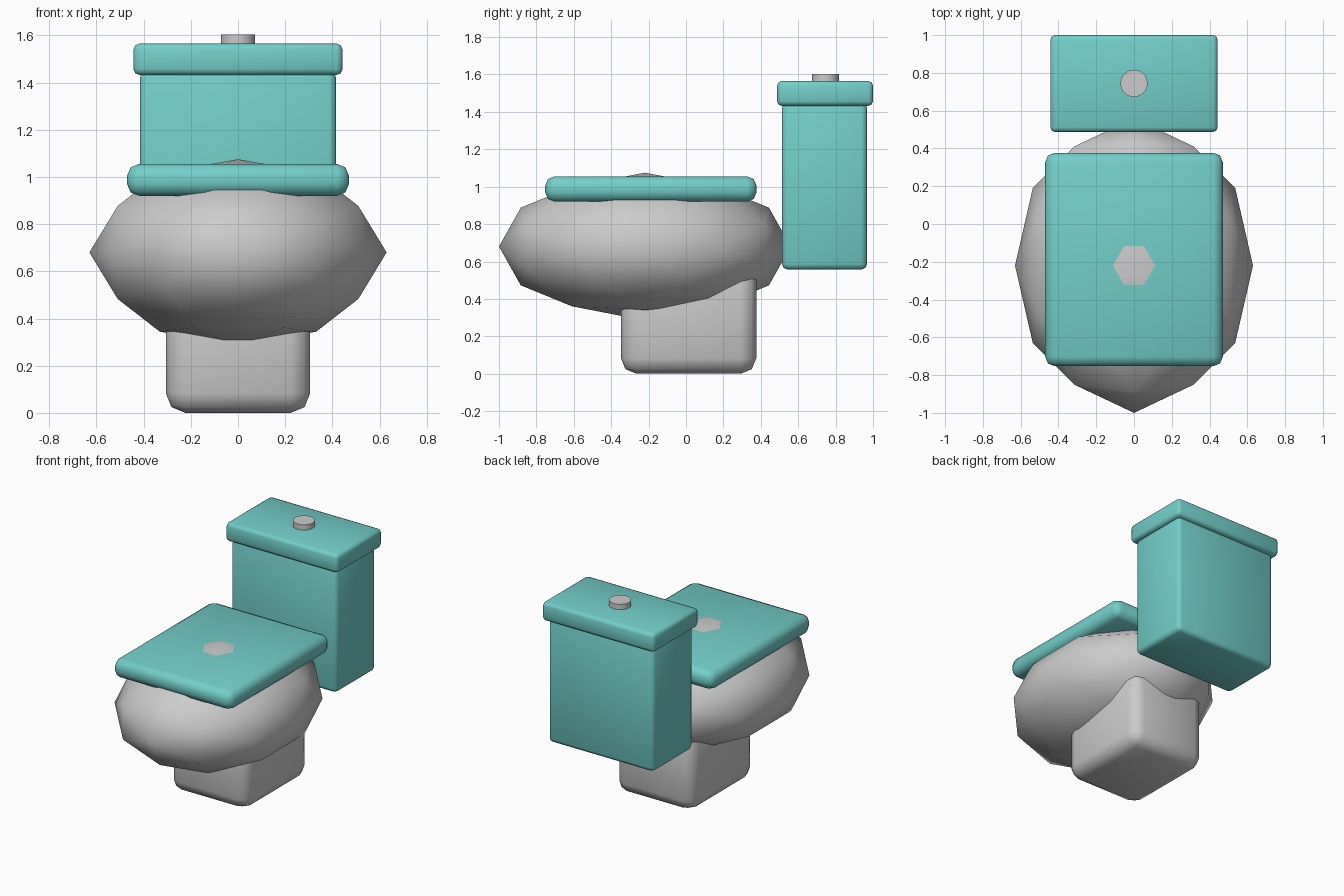
import bpy, bmesh, math
from mathutils import Vector

if "Cube" in bpy.data.objects:
    bpy.data.objects.remove(bpy.data.objects["Cube"])

teal = bpy.data.materials.new("teal")
teal.diffuse_color = (0.17, 0.62, 0.6, 1)
teal.use_nodes = True
teal.node_tree.nodes["Principled BSDF"].inputs["Base Color"].default_value = teal.diffuse_color


def add_object(name, bm, mat=None, angle=40):
    bmesh.ops.recalc_face_normals(bm, faces=bm.faces)
    me = bpy.data.meshes.new(name)
    bm.to_mesh(me)
    bm.free()
    ob = bpy.data.objects.new(name, me)
    bpy.context.collection.objects.link(ob)
    if mat:
        me.materials.append(mat)
    bpy.ops.object.select_all(action='DESELECT')
    ob.select_set(True)
    bpy.context.view_layer.objects.active = ob
    bpy.ops.object.shade_smooth_by_angle(angle=math.radians(angle))
    return ob


def rounded_box(name, x, y, z, bevel, mat=None, segments=2):
    """Box spanning the (min, max) pairs x, y, z with all edges rounded."""
    bm = bmesh.new()
    bmesh.ops.create_cube(bm, size=1)
    for v in bm.verts:
        v.co = [lo + (c + 0.5) * (hi - lo) for c, (lo, hi) in zip(v.co, (x, y, z))]
    bmesh.ops.bevel(bm, geom=bm.edges[:], offset=bevel, segments=segments,
                    profile=0.5, affect='EDGES')
    return add_object(name, bm, mat, 50)


# Bowl: once-subdivided icosahedron with an edge midpoint facing up, stretched
bm = bmesh.new()
a, b = 0.8507, 0.5257
for s in (1, -1):
    for t in (1, -1):
        for co in ((s * a, t * b, 0), (0, s * a, t * b), (t * b, 0, s * a)):
            bm.verts.new(co)
bmesh.ops.convex_hull(bm, input=bm.verts[:])
bmesh.ops.subdivide_edges(bm, edges=bm.edges[:], cuts=1, use_grid_fill=True)
center, radii = Vector((0, -0.22, 0.68)), Vector((0.63, 0.78, 0.395))
for v in bm.verts:
    v.co = v.co.normalized() * radii + center
add_object("bowl", bm, None, 80)

# Foot, seat lid and water tank
rounded_box("pedestal", (-0.306, 0.306), (-0.348, 0.376), (0, 0.62), 0.083)
rounded_box("seat_lid", (-0.47, 0.47), (-0.753, 0.377), (0.92, 1.055), 0.05, teal)
rounded_box("tank", (-0.416, 0.416), (0.513, 0.968), (0.557, 1.45), 0.03, teal)
rounded_box("tank_lid", (-0.443, 0.443), (0.487, 1.0), (1.432, 1.565), 0.025, teal)

# Flush button
bm = bmesh.new()
bmesh.ops.create_cone(bm, cap_ends=True, segments=32, radius1=0.072, radius2=0.072, depth=0.04)
bmesh.ops.translate(bm, verts=bm.verts[:], vec=(0, 0.745, 1.583))
add_object("flush_button", bm)
